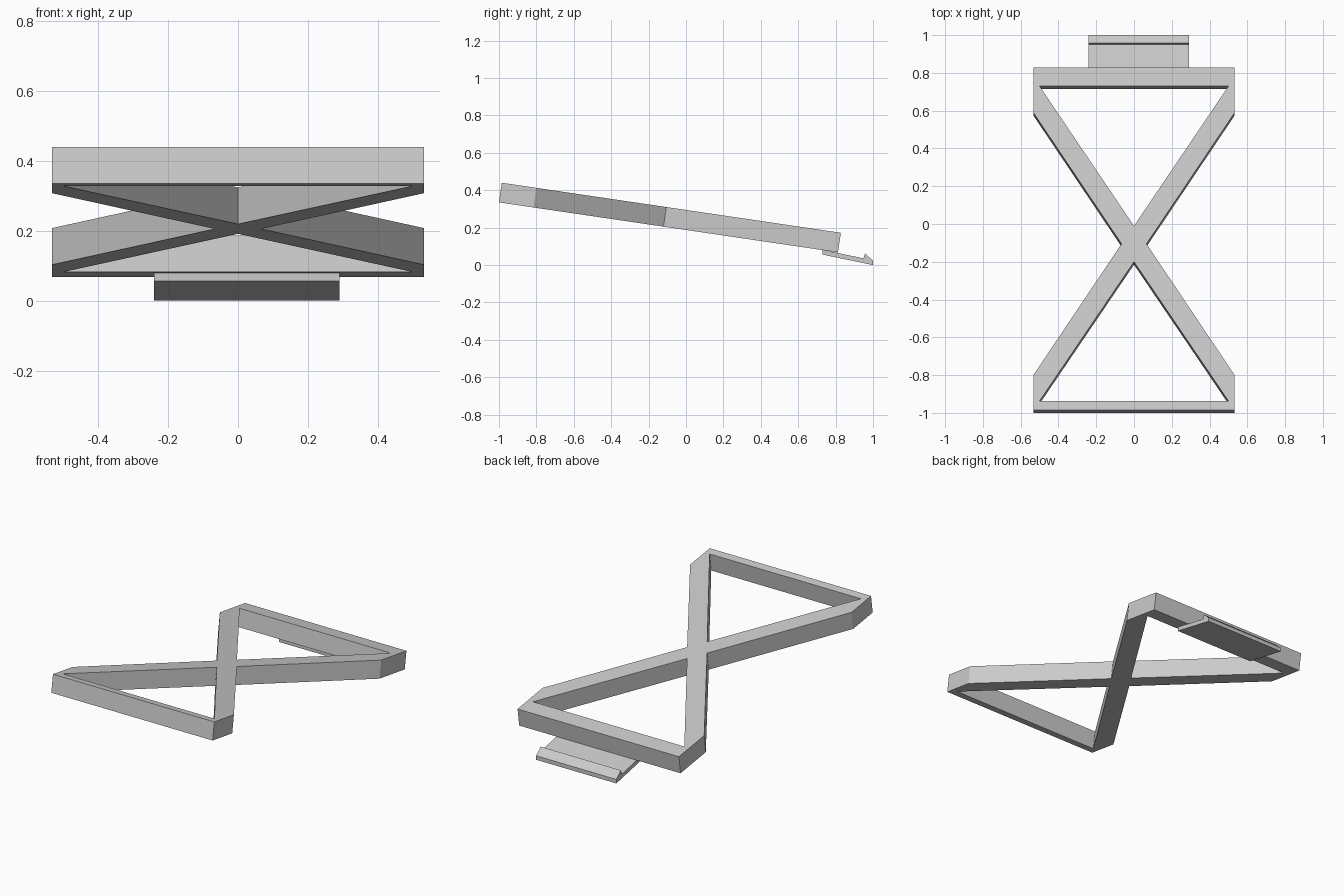
import bpy

cube = bpy.data.objects.get("Cube")
if cube:
    bpy.data.objects.remove(cube, do_unlink=True)

grey = bpy.data.materials.new("light grey")
grey.use_nodes = True
colour = (0.6, 0.6, 0.6, 1)
grey.diffuse_color = colour
grey.node_tree.nodes["Principled BSDF"].inputs["Base Color"].default_value = colour


def add_object(name, verts, faces):
    mesh = bpy.data.meshes.new(name)
    mesh.from_pydata(verts, [], faces)
    mesh.materials.append(grey)
    obj = bpy.data.objects.new(name, mesh)
    bpy.context.collection.objects.link(obj)
    return obj


# Crossed frame: half of its sloping top face, mirrored and thickened downwards
FRONT, BACK, SLOPE, TOP = -0.985, 0.828, 0.1475, 0.44
plan = {
    "front_mid": (0, FRONT), "front_corner": (0.533, FRONT),
    "front_side": (0.533, -0.80), "waist": (0.066, -0.105),
    "front_apex": (0, -0.20), "front_hole": (0.50, -0.937),
    "front_hole_mid": (0, -0.937), "back_apex": (0, -0.01),
    "back_side": (0.533, 0.59), "back_corner": (0.533, BACK),
    "back_mid": (0, BACK), "back_hole": (0.50, 0.73),
    "back_hole_mid": (0, 0.73),
}
panels = [
    ("front_mid", "front_corner", "front_hole", "front_hole_mid"),
    ("front_corner", "front_side", "waist", "front_apex", "front_hole"),
    ("front_apex", "waist", "back_apex"),
    ("back_apex", "waist", "back_side", "back_corner", "back_hole"),
    ("back_hole", "back_corner", "back_mid", "back_hole_mid"),
]
names = list(plan)
verts = [(x, y, TOP - SLOPE * (y - FRONT)) for x, y in plan.values()]
frame = add_object("crossed_frame", verts,
                   [[names.index(n) for n in panel] for panel in panels])
mirror = frame.modifiers.new("mirror", "MIRROR")
mirror.use_clip = True
solid = frame.modifiers.new("thickness", "SOLIDIFY")
solid.thickness = 0.106
solid.offset = -1

# Catch plate under the back bar: side profile with a raised lip, extruded along x
profile = [(0.73, 0.056), (1.0, 0.0), (1.0, 0.024), (0.957, 0.062),
           (0.949, 0.036), (0.73, 0.081)]
n = len(profile)
verts = [(x, y, z) for x in (-0.24, 0.29) for y, z in profile]
faces = [list(range(n))[::-1], list(range(n, 2 * n))]
faces += [[i, (i + 1) % n, (i + 1) % n + n, i + n] for i in range(n)]
add_object("catch_plate", verts, faces)
